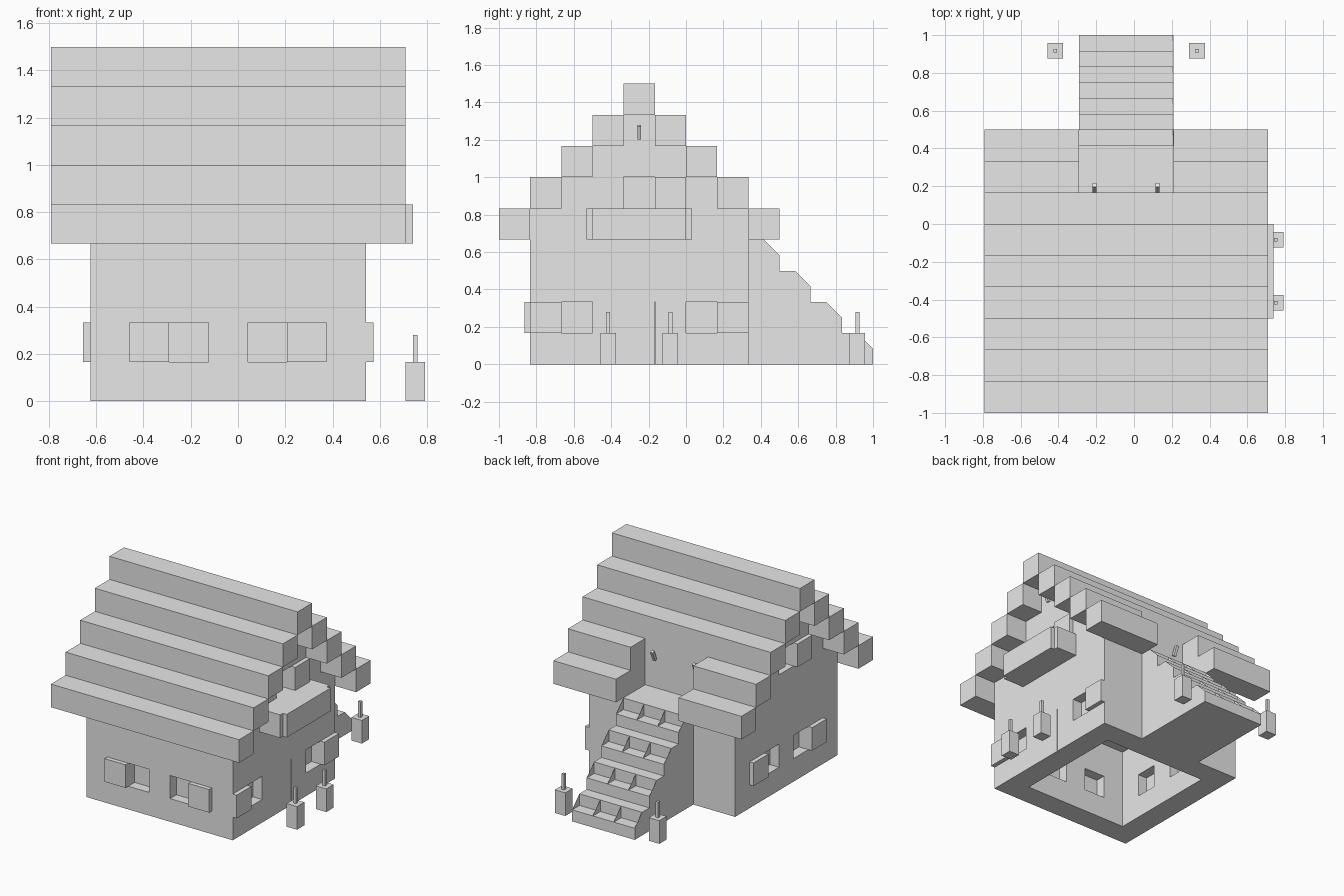
import bpy
import bmesh
from mathutils import Matrix, Vector

U = 1 / 6                                   # edge of one building block
ORIGIN = Vector((-4.75 * U, -1, 0))         # block coordinates start here

cube = bpy.data.objects.get("Cube")
if cube:
    bpy.data.objects.remove(cube)

stone = bpy.data.materials.new("plain_grey")
stone.use_nodes = True
GREY = (0.8, 0.8, 0.8, 1)
stone.diffuse_color = GREY
stone.node_tree.nodes["Principled BSDF"].inputs["Base Color"].default_value = GREY


def finish(name, bm):
    """Scale from blocks to units and link as an object."""
    bmesh.ops.transform(bm, matrix=Matrix.Translation(ORIGIN) @ Matrix.Scale(U, 4), verts=bm.verts)
    bmesh.ops.recalc_face_normals(bm, faces=bm.faces)
    mesh = bpy.data.meshes.new(name)
    bm.to_mesh(mesh)
    bm.free()
    mesh.materials.append(stone)
    obj = bpy.data.objects.new(name, mesh)
    bpy.context.scene.collection.objects.link(obj)
    return obj


def add_box(bm, x, y, z):
    size = Matrix.Diagonal((x[1] - x[0], y[1] - y[0], z[1] - z[0], 1))
    centre = Matrix.Translation((sum(x) / 2, sum(y) / 2, sum(z) / 2))
    bmesh.ops.create_cube(bm, size=1, matrix=centre @ size)


def box(name, x, y, z):
    bm = bmesh.new()
    add_box(bm, x, y, z)
    return finish(name, bm)


def add_prism(bm, profile, x0, x1):
    """Extrude a (y, z) profile along x."""
    face = bm.faces.new([bm.verts.new((x0, y, z)) for y, z in profile])
    out = bmesh.ops.extrude_face_region(bm, geom=[face])
    verts = [v for v in out["geom"] if isinstance(v, bmesh.types.BMVert)]
    bmesh.ops.translate(bm, verts=verts, vec=(x1 - x0, 0, 0))


def cut(target, x, y, z):
    cutter = box("cutter", x, y, z)
    cutter.hide_render = True
    mod = target.modifiers.new("cut", 'BOOLEAN')
    mod.operation, mod.solver, mod.object = 'DIFFERENCE', 'EXACT', cutter
    bpy.context.view_layer.objects.active = target
    bpy.ops.object.modifier_apply(modifier=mod.name)
    bpy.data.objects.remove(cutter)


# House shell: walls with stepped gables
right_side = [(8, 0), (8, 5)]
for k in range(1, 4):
    right_side += [(8 - k, 4 + k), (8 - k, 5 + k)]
left_side = [(9 - y, z) for y, z in reversed(right_side)]
bm = bmesh.new()
add_prism(bm, right_side + left_side, 1, 8)
house = finish("house_walls", bm)
cut(house, (2, 7), (2, 7), (-1, 3.5))       # room
cut(house, (3, 6), (7, 9), (4, 7.5))        # porch at the head of the stairs
cut(house, (7.9, 8.5), (4.985, 5.015), (-1, 2))  # door seam

# Windows: side, hole start, shutter start, sill height
WINDOWS = [("front", 3, 2, 1), ("front", 5, 6, 1),
           ("left", 2, 1, 1), ("left", 6, 7, 1), ("left", 4, 5, 5),
           ("right", 5, 6, 1), ("right", 3, 2, 1), ("right", 4, 3, 5)]
PANE, THICK = 7 / 16, 3 / 16
for side, hole, shutter, sill in WINDOWS:
    wall, inward = (8, -1) if side == "left" else (1, 1)

    def place(along, d0, d1):
        depth = tuple(sorted((wall + inward * d0, wall + inward * d1)))
        span, height = (along, along + 1), (sill, sill + 1)
        return (span, depth, height) if side == "front" else (depth, span, height)

    cut(house, *place(hole, -0.5, PANE))
    if sill == 1:
        cut(house, *place(hole, 1 - PANE, 1.5))
    box(side + "_shutter", *place(shutter, -THICK, 0))

# Roof: stepped rows of beams, the lower back rows open at the porch
bm = bmesh.new()
for k in range(5):
    z = (4 + k, 5 + k)
    add_box(bm, (0, 9), (k, k + 1), z)
    if k < 4:
        for x in ([(0, 3), (6, 9)] if k < 2 else [(0, 9)]):
            add_box(bm, x, (8 - k, 9 - k), z)
finish("roof_beams", bm)

# Side balcony with thin panels around it
box("balcony", (8, 9), (3, 6), (4, 5))
box("balcony_front_panel", (9, 9 + THICK), (3, 6), (4, 5))
for y in ((3 - THICK, 3), (6, 6 + THICK)):
    box("balcony_side_panel", (8, 9), y, (4, 5))

# Back stairs, two half steps per block
profile = [(8, 0), (8, 4)]
for k in range(4):
    y, top = 8 + k, 4 - k
    profile += [(y + .5, top), (y + .5, top - .5), (y + 1, top - .5)]
    if k < 3:
        profile.append((y + 1, top - 1))
bm = bmesh.new()
add_prism(bm, profile + [(12, 0)], 3, 6)
finish("stairs", bm)

# Thin triangular fins on the treads
bm = bmesh.new()
for k in range(4):
    y, top = 8.5 + k, 4 - k
    for x in (3, 4, 5, 5.99):
        add_prism(bm, [(y, top), (y, top - .5), (y + .5, top - .5)], x, x + .01)
finish("stair_fins", bm)

# Standing lamps beside the door and the stairs
for x, y in ((9.25, 3.5), (9.25, 5.5), (2.25, 11.5), (6.75, 11.5)):
    box("lamp_base", (x - .25, x + .25), (y - .25, y + .25), (0, 1))
    box("lamp_stick", (x - .06, x + .06), (y - .06, y + .06), (1, 1.68))

# Wall torches leaning outwards
for pos, axis, tilt in (((3.5, 7.15, 5.45), 'X', -.4), ((5.5, 7.15, 5.45), 'X', -.4),
                        ((8.15, 4.5, 7.45), 'Y', .4)):
    bm = bmesh.new()
    shape = Matrix.Rotation(tilt, 4, axis) @ Matrix.Diagonal((.125, .125, .45, 1))
    bmesh.ops.create_cube(bm, size=1, matrix=Matrix.Translation(pos) @ shape)
    finish("wall_torch", bm)
